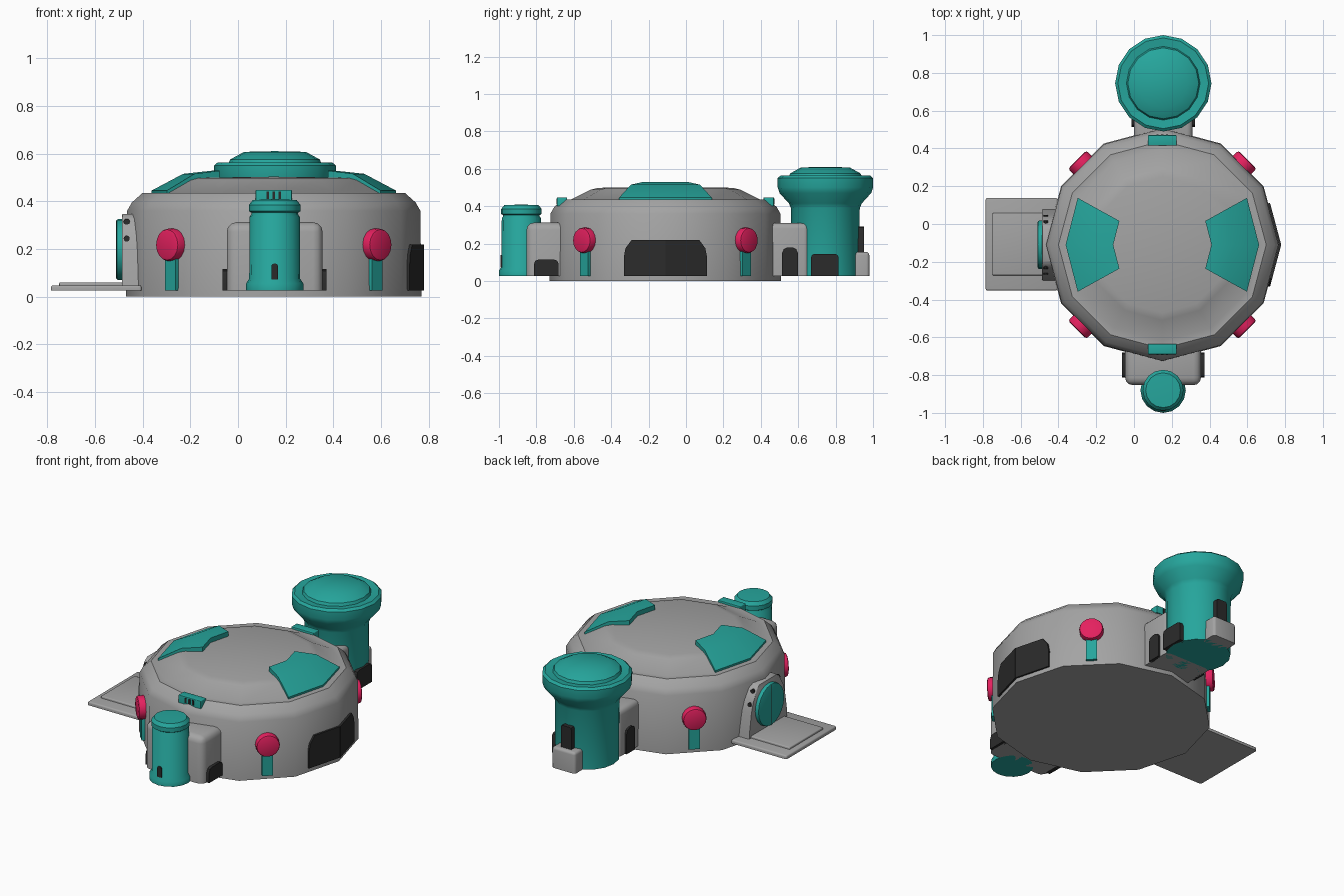
import bpy, bmesh, math
from mathutils import Vector

if "Cube" in bpy.data.objects:
    bpy.data.objects.remove(bpy.data.objects["Cube"])

CX, CY = 0.15, -0.11          # centre of the main hall
G = 0.026                     # height at which attached parts start


def material(name, rgb):
    m = bpy.data.materials.new(name)
    m.diffuse_color = (*rgb, 1)
    m.use_nodes = True
    m.node_tree.nodes["Principled BSDF"].inputs["Base Color"].default_value = m.diffuse_color
    return m


GREY = material("grey", (0.37, 0.37, 0.37))
TEAL = material("teal", (0.019, 0.381, 0.335))
PINK = material("pink", (0.78, 0.015, 0.115))
DARK = material("dark", (0.024, 0.024, 0.024))


def finish(bm, name, mat):
    bmesh.ops.remove_doubles(bm, verts=bm.verts, dist=1e-5)
    bmesh.ops.recalc_face_normals(bm, faces=bm.faces)
    me = bpy.data.meshes.new(name)
    bm.to_mesh(me)
    bm.free()
    me.materials.append(mat)
    ob = bpy.data.objects.new(name, me)
    bpy.context.collection.objects.link(ob)
    return ob


def revolve(name, prof, centre, mat, angles=None, sides=16):
    """Turn an (r, z) profile; with angles given, make a closed wedge."""
    bm = bmesh.new()
    full = angles is None
    if full:
        angles = [360 * i / sides for i in range(sides)]
    rings = []
    for a in map(math.radians, angles):
        rings.append([bm.verts.new((centre[0] + r * math.cos(a),
                                    centre[1] + r * math.sin(a), z)) for r, z in prof])
    n, k = len(rings), len(prof)
    for i in range(n if full else n - 1):
        a, b = rings[i], rings[(i + 1) % n]
        for j in range(k - 1 if full else k):
            j2 = (j + 1) % k
            bm.faces.new((a[j], b[j], b[j2], a[j2]))
    if not full:
        bm.faces.new(rings[0])
        bm.faces.new(rings[-1])
    return finish(bm, name, mat)


def prism(name, pts, origin, azimuth, depth, mat, bevel=0):
    """Extrude a (sideways, z) outline outwards along a compass direction."""
    a = math.radians(azimuth)
    out = Vector((math.cos(a), math.sin(a), 0))
    side = Vector((-math.sin(a), math.cos(a), 0))
    o = Vector((origin[0], origin[1], 0))
    bm = bmesh.new()
    back = [bm.verts.new(o + side * u + Vector((0, 0, z))) for u, z in pts]
    front = [bm.verts.new(v.co + out * depth) for v in back]
    bm.faces.new(back)
    cap = bm.faces.new(front)
    for i in range(len(pts)):
        j = (i + 1) % len(pts)
        bm.faces.new((back[i], back[j], front[j], front[i]))
    if bevel:
        bmesh.ops.bevel(bm, geom=list(cap.edges), offset=bevel, segments=2,
                        profile=0.5, affect='EDGES')
    return finish(bm, name, mat)


def box(name, lo, hi, mat, bevel=0):
    """Box between two corners, rounded everywhere except round the bottom."""
    bm = bmesh.new()
    bmesh.ops.create_cube(bm, size=1)
    for v in bm.verts:
        v.co = [l + (c + 0.5) * (h - l) for l, h, c in zip(lo, hi, v.co)]
    if bevel:
        edges = [e for e in bm.edges if max(v.co.z for v in e.verts) > lo[2] + 1e-4]
        bmesh.ops.bevel(bm, geom=edges, offset=bevel, segments=3, profile=0.5, affect='EDGES')
    return finish(bm, name, mat)


def arch(w, z0, z1, cut):
    """Door outline with clipped upper corners."""
    return [(-w, z0), (w, z0), (w, z1 - cut), (w - cut * 0.3, z1 - cut * 0.3), (w - cut, z1),
            (cut - w, z1), (cut * 0.3 - w, z1 - cut * 0.3), (-w, z1 - cut)]


def disc(r, z, n=16):
    return [(r * math.cos(2 * math.pi * i / n), z + r * math.sin(2 * math.pi * i / n))
            for i in range(n)]


def polar(r, azimuth):
    a = math.radians(azimuth)
    return CX + r * math.cos(a), CY + r * math.sin(a)


# Main hall: twelve-sided wall, ledge and shallow roof
revolve("main_hall", [(0, 0), (0.619, 0), (0.615, 0.36), (0.595, 0.395), (0.55, 0.435),
                      (0.51, 0.433), (0.40, 0.488), (0.36, 0.498), (0, 0.503)],
        (CX, CY), GREY, sides=12)

# Raised roof panels, left and right
for name, mid in (("right_roof_panel", 0), ("left_roof_panel", 180)):
    revolve(name, [(0.26, 0.47), (0.26, 0.528), (0.38, 0.515), (0.512, 0.445),
                   (0.512, 0.43), (0.38, 0.47)],
            (CX, CY), TEAL, angles=[mid - 29, mid, mid + 29])

# Large dark window, bent round the right corner of the wall
for s in (1, -1):
    pts = [(-0.165, G), (0.067, G), (0.067, 0.13), (0.058, 0.175), (0.025, 0.218), (-0.165, 0.218)]
    prism("side_window", [(s * u, z) for u, z in pts], polar(0.58, 15 * s), 15 * s, 0.028, DARK)

# Pink lamps on teal posts, on the four diagonals
for az in (45, 135, 225, 315):
    prism("lamp_post", arch(0.031, G, 0.17, 0.005), polar(0.575, az), az, 0.04, TEAL)
    prism("lamp", disc(0.068, 0.217), polar(0.585, az), az, 0.052, PINK, bevel=0.012)

# Slotted vents on the wall top, front and back
for s, az in ((-1, -90), (1, 90)):
    y0, y1 = sorted((CY + s * 0.525, CY + s * 0.58))
    box("vent", (CX - 0.076, y0, 0.40), (CX + 0.076, y1, 0.447), TEAL, 0.004)
    for dx in (-0.025, 0, 0.025):
        prism("vent_slot", arch(0.006, 0.41, 0.44, 0.002), (CX + dx, CY + s * 0.57), az, 0.013, DARK)

# Entrance on the left: frame, round door, bolts and ramp
half = [(0.19, G), (0.185, 0.08), (0.165, 0.2), (0.147, 0.26), (0.115, 0.325), (0.085, 0.347)]
prism("door_frame", half + [(-u, z) for u, z in reversed(half)], (-0.38, CY), 180, 0.107, GREY, 0.006)
prism("round_door", disc(0.128, 0.197, 20), (-0.47, CY), 180, 0.04, TEAL, bevel=0.008)
prism("door_seam", arch(0.002, 0.075, 0.319, 0.001), (-0.50, CY), 180, 0.0115, DARK)
for s in (1, -1):
    for d, z in ((0.122, 0.314), (0.152, 0.243)):
        prism("frame_bolt", disc(0.013, z, 10), (-0.467, CY + s * (d - 0.03)), 90 * s, 0.036, DARK)
box("ramp", (-0.785, -0.352, 0.025), (-0.405, 0.138, 0.047), GREY, 0.009)
box("ramp_tread", (-0.75, -0.272, 0.04), (-0.405, 0.058, 0.06), GREY, 0.006)

# Front annex with side doors
box("front_annex", (-0.047, -0.853, G), (0.355, -0.58, 0.312), GREY, 0.04)
for s, az in ((1, 0), (-1, 180)):
    prism("annex_door", arch(0.066, G, 0.115, 0.025), (0.154 + s * 0.19, -0.747), az, 0.028, DARK)

# Small front tower
revolve("front_tower", [(0, G), (0.12, G), (0.12, 0.055), (0.107, 0.075), (0.105, 0.335),
                        (0.098, 0.345), (0.098, 0.352), (0.108, 0.358), (0.108, 0.385),
                        (0.092, 0.405), (0, 0.409)], (0.154, -0.88), TEAL)
prism("tower_door", arch(0.014, 0.072, 0.138, 0.01), (0.154, -0.96), -90, 0.031, DARK)

# Rear passage with side doors
box("rear_passage", (0.0, 0.40, G), (0.31, 0.66, 0.31), GREY, 0.03)
for s, az in ((1, 0), (-1, 180)):
    prism("passage_door", arch(0.042, G, 0.18, 0.03), (0.155 + s * 0.145, 0.556), az, 0.022, DARK)

# Large rear tower with flared top
revolve("rear_tower", [(0, G), (0.182, G), (0.184, 0.39), (0.195, 0.415), (0.245, 0.47),
                       (0.255, 0.50), (0.255, 0.55), (0.24, 0.563), (0.195, 0.558),
                       (0.188, 0.575), (0.13, 0.607), (0, 0.61)], (0.155, 0.745), TEAL)
prism("rear_tower_hatch", arch(0.074, G, 0.145, 0.02), (0.30, 0.742), 0, 0.048, DARK)
prism("rear_tower_panel", arch(0.036, 0.14, 0.29, 0.012), (0.155, 0.90), 90, 0.053, DARK)
box("rear_tower_box", (0.075, 0.88, G), (0.235, 0.98, 0.155), GREY, 0.016)

# Smooth shading that keeps the sharp edges
bpy.ops.object.select_all(action='SELECT')
bpy.context.view_layer.objects.active = bpy.data.objects["main_hall"]
bpy.ops.object.shade_smooth_by_angle(angle=math.radians(35))
